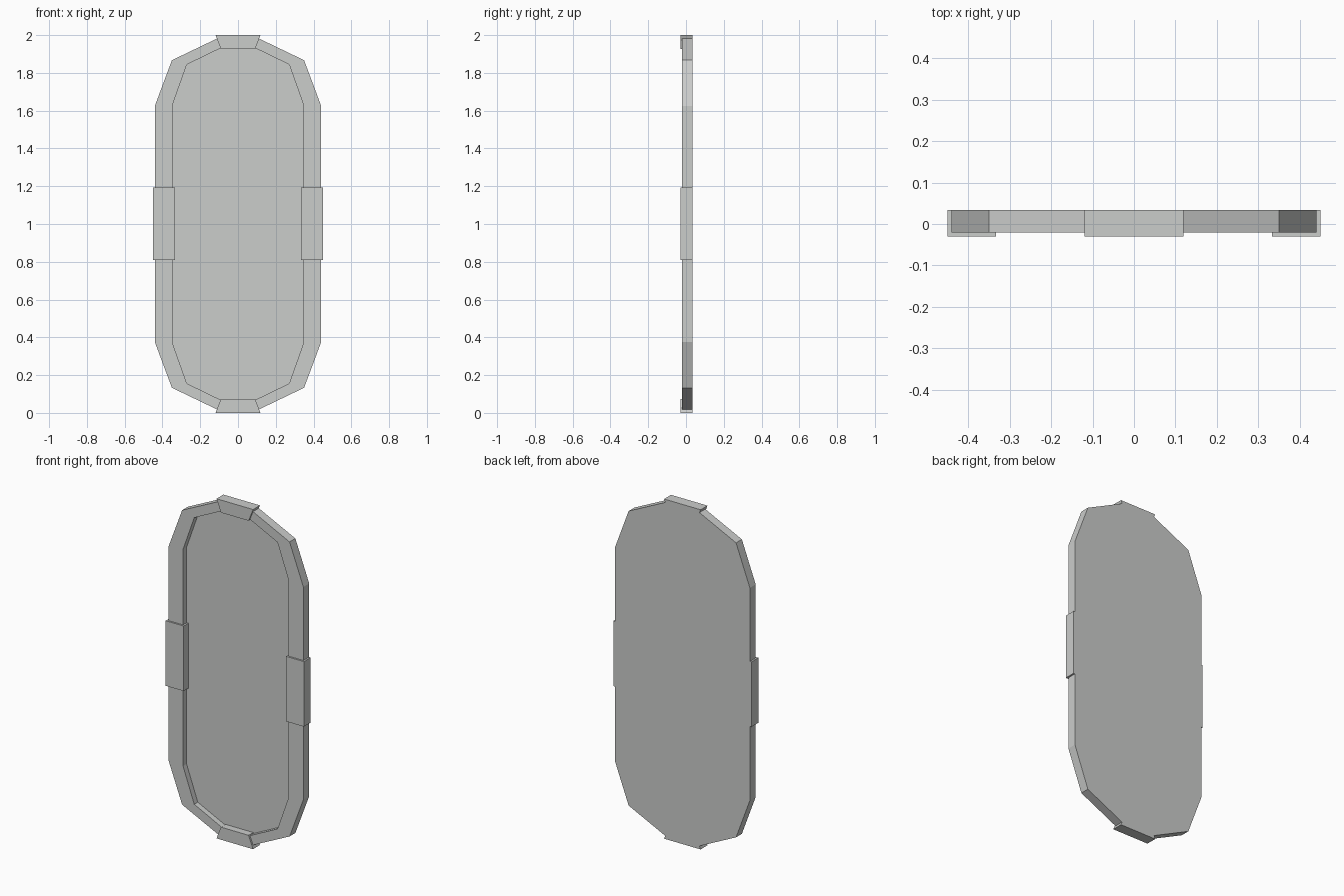
import bpy, bmesh

if "Cube" in bpy.data.objects:
    bpy.data.objects.remove(bpy.data.objects["Cube"])

BACK, FRONT, PANEL, CLIP = 0.034, -0.02, 0.013, -0.03

grey = bpy.data.materials.new("light grey")
grey.diffuse_color = (0.6, 0.61, 0.6, 1)
grey.use_nodes = True
grey.node_tree.nodes["Principled BSDF"].inputs["Base Color"].default_value = grey.diffuse_color


def outline(quarter):
    """Mirror a quarter outline (x, height above middle) into a full loop."""
    right = quarter + [(x, -z) for x, z in reversed(quarter)]
    return right + [(-x, z) for x, z in reversed(right)]


def finish(name, bm):
    bmesh.ops.recalc_face_normals(bm, faces=bm.faces)
    mesh = bpy.data.meshes.new(name)
    bm.to_mesh(mesh)
    bm.free()
    mesh.materials.append(grey)
    obj = bpy.data.objects.new(name, mesh)
    bpy.context.collection.objects.link(obj)
    return obj


def loft(name, loops):
    """Skin a series of (points, y) loops and cap both ends."""
    bm = bmesh.new()
    rings = [[bm.verts.new((x, y, z + 1)) for x, z in pts] for pts, y in loops]
    for a, b in zip(rings, rings[1:]):
        for i in range(len(a)):
            j = (i + 1) % len(a)
            bm.faces.new((a[i], a[j], b[j], b[i]))
    bm.faces.new(rings[0])
    bm.faces.new(rings[-1])
    return finish(name, bm)


# Twelve-sided frame with flat back and recessed panel
outer = outline([(0.10, 0.987), (0.35, 0.867), (0.44, 0.626)])
inner = outline([(0.09, 0.932), (0.271, 0.844), (0.344, 0.638)])
loft("frame_and_panel", [(outer, BACK), (outer, FRONT), (inner, FRONT), (inner, PANEL)])

# Raised clips on the two sides
for side, s in (("left", -1), ("right", 1)):
    pts = [(s * 0.333, -0.19), (s * 0.45, -0.19), (s * 0.45, 0.193), (s * 0.333, 0.193)]
    loft(side + "_clip", [(pts, BACK), (pts, CLIP)])

# Tapered clips at the top and bottom
for end, s in (("top", 1), ("bottom", -1)):
    pts = [(-0.119, s), (0.119, s), (0.09, s * 0.926), (-0.09, s * 0.926)]
    loft(end + "_clip", [(pts, BACK), (pts, CLIP)])
